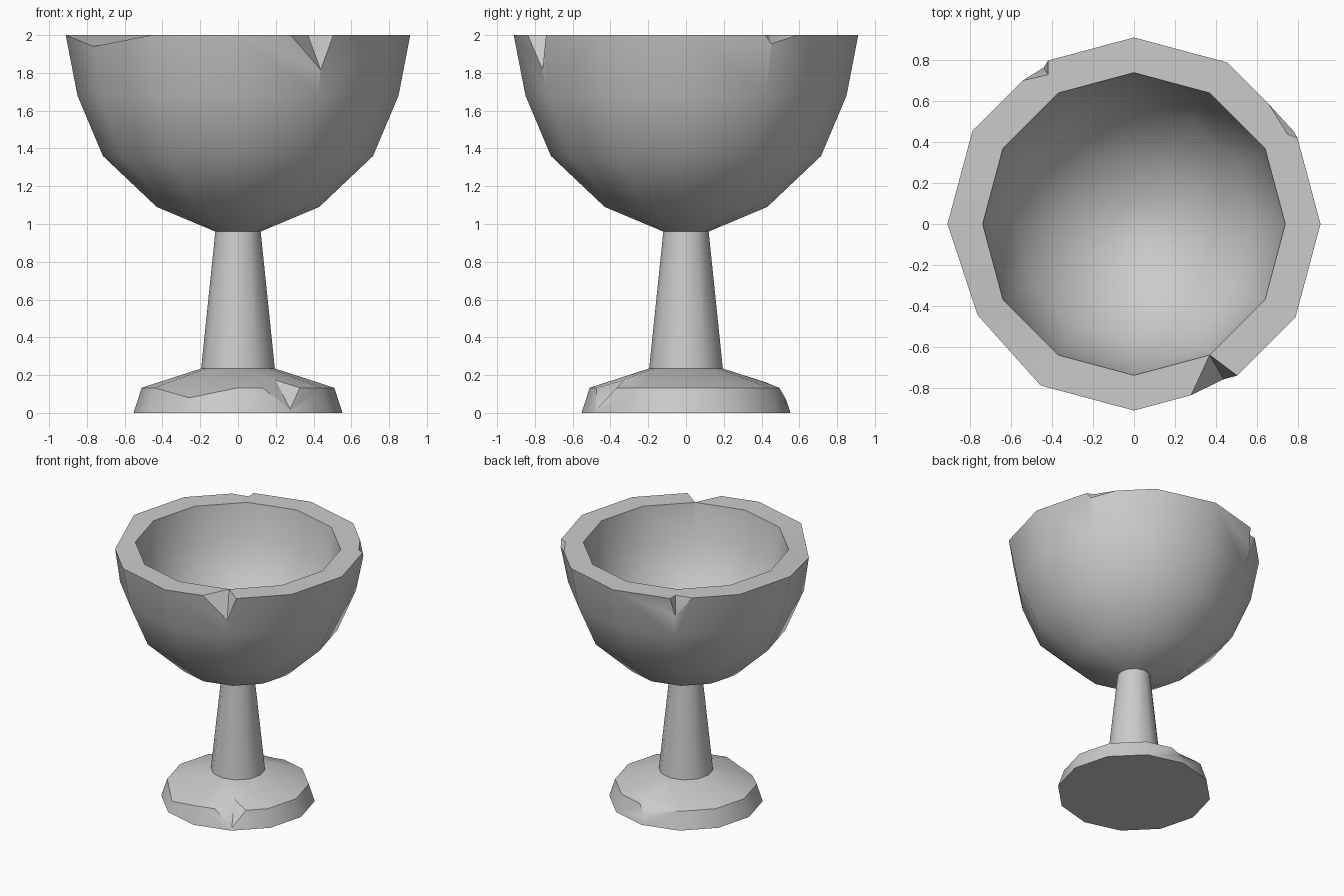
import bpy
import bmesh
from math import cos, sin, pi, radians
from mathutils import Vector

SIDES = 12

cube = bpy.data.objects.get("Cube")
if cube:
    bpy.data.objects.remove(cube, do_unlink=True)

stone = bpy.data.materials.new("grey stone")
stone.use_nodes = True
colour = (0.6, 0.6, 0.6, 1)
stone.diffuse_color = colour
stone.node_tree.nodes["Principled BSDF"].inputs["Base Color"].default_value = colour


def finish(name, bm):
    bmesh.ops.recalc_face_normals(bm, faces=bm.faces)
    mesh = bpy.data.meshes.new(name)
    bm.to_mesh(mesh)
    bm.free()
    mesh.materials.append(stone)
    obj = bpy.data.objects.new(name, mesh)
    bpy.context.collection.objects.link(obj)
    return obj


def lathe(name, profile, capped=True, worn=None):
    """Revolve (radius, z) points; worn = (ring, corner, new position)."""
    bm = bmesh.new()
    rings = [[bm.verts.new((r * cos(2 * pi * i / SIDES), r * sin(2 * pi * i / SIDES), z))
              for i in range(SIDES)] for r, z in profile]
    for low, high in zip(rings, rings[1:]):
        for i in range(SIDES):
            j = (i + 1) % SIDES
            bm.faces.new((low[i], low[j], high[j], high[i]))
    if capped:
        bm.faces.new(rings[0])
        bm.faces.new(rings[-1])
    if worn:
        ring, corner, position = worn
        rings[ring][corner].co = position
    return finish(name, bm)


def chip(obj, inner, side_a, side_b, tip):
    """Cut a wedge whose valley runs from inner to tip."""
    inner, side_a, side_b, tip = map(Vector, (inner, side_a, side_b, tip))
    lift = (inner - tip) * 0.5
    points = [inner + lift, inner + (side_a - inner) * 3 + lift,
              inner + (side_b - inner) * 3 + lift, inner + (tip - inner) * 3]
    bm = bmesh.new()
    v = [bm.verts.new(p) for p in points]
    for skip in range(4):
        bm.faces.new([v[i] for i in range(4) if i != skip])
    cutter = finish("chip_cutter", bm)
    cutter.hide_render = True
    mod = obj.modifiers.new("chip", "BOOLEAN")
    mod.operation = "DIFFERENCE"
    mod.solver = "EXACT"
    mod.object = cutter
    select(obj)
    bpy.ops.object.modifier_apply(modifier=mod.name)
    bpy.data.objects.remove(cutter, do_unlink=True)


def select(obj):
    bpy.ops.object.select_all(action="DESELECT")
    obj.select_set(True)
    bpy.context.view_layer.objects.active = obj


# Foot, with one worn corner and two chips
foot = lathe("foot", [(0.553, 0), (0.51, 0.133), (0.195, 0.235)],
             worn=(1, 8, (-0.26, -0.455, 0.08)))
chip(foot, (0.2, -0.33, 0.172), (0.13, -0.475, 0.133), (0.36, -0.37, 0.133), (0.28, -0.48, 0.01))
chip(foot, (0.01, 0.44, 0.15), (-0.19, 0.455, 0.133), (0.06, 0.495, 0.133), (0, 0.53, 0.07))

# Stem
stem = lathe("stem", [(0.195, 0.235), (0.12, 0.96)], capped=False)

# Bowl: outside, rim and hollow, with one worn rim corner and three chips
outside = [(0.12, 0.96), (0.43, 1.09), (0.715, 1.36), (0.85, 1.68), (0.912, 2)]
hollow = [(0.74, 2), (0.7, 1.73), (0.58, 1.46), (0.35, 1.24), (0.1, 1.14)]
bowl = lathe("bowl", outside + hollow, worn=(4, 7, (-0.765, -0.445, 1.94)))
chip(bowl, (0.37, -0.64, 2), (0.28, -0.835, 2), (0.49, -0.73, 2), (0.436, -0.757, 1.82))
chip(bowl, (-0.42, 0.73, 2), (-0.55, 0.7, 2), (-0.42, 0.8, 2), (-0.44, 0.763, 1.86))
chip(bowl, (0.75, 0.44, 2), (0.65, 0.6, 2), (0.8, 0.42, 2), (0.778, 0.45, 1.96))

for part in (foot, stem, bowl):
    select(part)
    bpy.ops.object.shade_smooth_by_angle(angle=radians(35))
